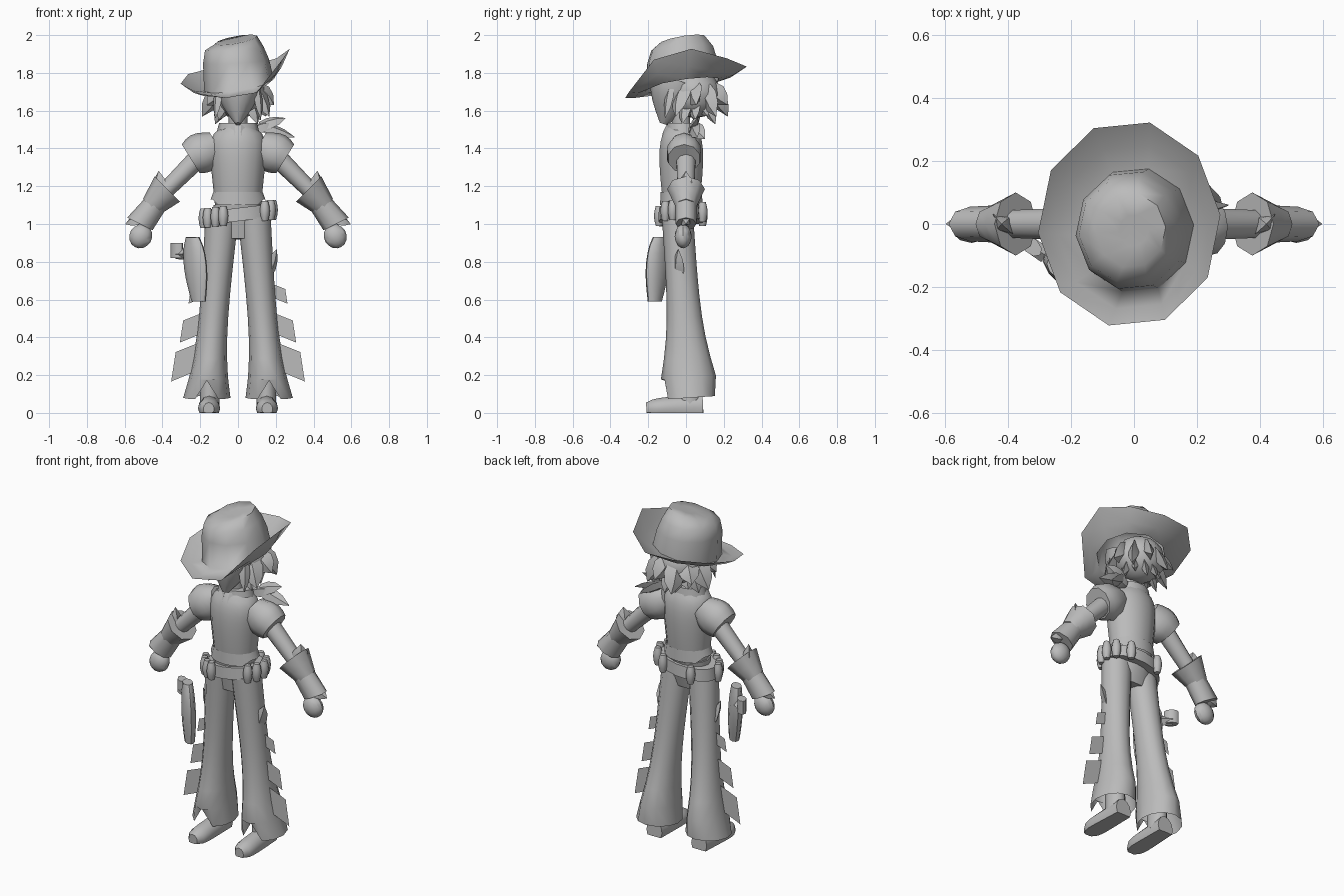
import bpy, bmesh, math
from math import sin, cos, pi, radians
from mathutils import Vector, Matrix

cube = bpy.data.objects.get("Cube")
if cube:
    bpy.data.objects.remove(cube)

X, Y, Z = Vector((1, 0, 0)), Vector((0, 1, 0)), Vector((0, 0, 1))
DIAGONAL = (X + Z).normalized()

colour = (.5, .5, .5, 1)
grey = bpy.data.materials.new("plain_grey")
grey.use_nodes = True
grey.diffuse_color = colour
grey.node_tree.nodes["Principled BSDF"].inputs["Base Color"].default_value = colour


def finish(name, mesh_data, mirror=False, sharp=45):
    """Turn a bmesh into a shaded object, optionally mirrored across x."""
    bmesh.ops.recalc_face_normals(mesh_data, faces=mesh_data.faces)
    mesh = bpy.data.meshes.new(name)
    mesh_data.to_mesh(mesh)
    mesh_data.free()
    mesh.materials.append(grey)
    part = bpy.data.objects.new(name, mesh)
    bpy.context.collection.objects.link(part)
    bpy.ops.object.select_all(action='DESELECT')
    part.select_set(True)
    bpy.context.view_layer.objects.active = part
    bpy.ops.object.shade_smooth_by_angle(angle=radians(sharp))
    if mirror:
        part.modifiers.new("Mirror", 'MIRROR').use_mirror_merge = False


def skin(name, loops, first_cap=True, last_cap=True, **options):
    """Bridge closed loops of points into one surface."""
    mesh_data = bmesh.new()
    rows = [[mesh_data.verts.new(point) for point in loop] for loop in loops]
    for lower, upper in zip(rows, rows[1:]):
        for i in range(len(lower)):
            mesh_data.faces.new((lower[i - 1], lower[i], upper[i], upper[i - 1]))
    if first_cap:
        mesh_data.faces.new(rows[0])
    if last_cap:
        mesh_data.faces.new(rows[-1])
    finish(name, mesh_data, **options)


def sweep(name, start, end, width, depth, sides=10, steps=5, across=X, rim=None, **options):
    """Oval tube from start to end, kept above the floor; width and depth are rules."""
    start, end = Vector(start), Vector(end)
    deeper = across.cross(end - start).normalized()
    angles = [2 * pi * i / sides for i in range(sides)]
    loops = []
    for step in range(steps + 1):
        t = step / steps
        centre = start.lerp(end, t)
        loops.append([centre + across * width(t) * cos(a) + deeper * depth(t) * sin(a)
                      for a in angles])
        for point in loops[-1]:
            point.z = max(point.z, 0)
    if rim:
        for point in loops[-1]:
            point.z += rim(point)
    skin(name, loops, **options)


def taper(first, last):
    return lambda t: first + (last - first) * t


def ball(name, centre, size, turn=0, **options):
    mesh_data = bmesh.new()
    place = (Matrix.Translation(centre) @ Matrix.Rotation(radians(turn), 4, 'Y')
             @ Matrix.Diagonal((*size, 1)))
    bmesh.ops.create_uvsphere(mesh_data, u_segments=12, v_segments=8, radius=1, matrix=place)
    finish(name, mesh_data, **options)


def spike(name, base, tip, size, flat=.5, **options):
    """Leaf-shaped lock or cloth point that swells, then tapers."""
    side = (Vector(tip) - Vector(base)).orthogonal().normalized()

    def leaf(t):
        return size * (1 - t) * (.6 + 2 * t) + .002

    sweep(name, base, tip, leaf, lambda t: flat * leaf(t), sides=4, steps=3,
          across=side, sharp=30, **options)


# Hat: ten-sided brim turned up on the left, with a rounded, leaning crown
turns = [radians(5 + 36 * i) for i in range(10)]
brim = []
for a in turns:
    upturn = min(1, 1.3 * max(0, cos(a + .1)) ** 3)
    brim.append(Vector((.29 * cos(a) - .015, .33 * sin(a), 1.75 + .085 * sin(a) + .17 * upturn)))


def crown_loop(scale, height, lean, shift):
    return [Vector((.185 * scale * cos(a) + shift, .2 * scale * sin(a) - .02,
                    height + lean * (cos(a) + sin(a)))) for a in turns]


base = crown_loop(1, 1.735, .03, .005)
fold = [inner.lerp(outer, .5) - Z * .015 for inner, outer in zip(base, brim)]
crown = [crown_loop(*row) for row in
         ((.95, 1.86, .01, -.01), (.84, 1.93, .01, -.02), (.6, 1.975, .02, -.01),
          (.25, 1.975, .01, 0))]
skin("hat", [brim, fold, base, *crown], first_cap=False, sharp=60)

# Head with a pointed chin, then hair with ragged locks
sweep("head", (0, -.12, 1.53), (0, -.04, 1.76),
      lambda t: .015 + .11 * sin(1.6 * t), lambda t: .02 + .125 * sin(1.6 * t), sides=12)
ball("hair", (0, .045, 1.69), (.145, .14, .13), sharp=30)
for i in range(8):
    a = radians(-30 + 240 * i / 7)
    out = Vector((cos(a), sin(a), 0))
    middle = Y * .04
    spike("hair_lock", middle + out * .1 + Z * 1.72,
          middle + out * .19 + Z * (1.57 + .06 * (i % 2)), .07)
    spike("lower_lock", middle + out * .07 + Z * 1.65,
          middle + out * .12 + Z * (1.53 + .02 * (i % 3)), .05)
spike("front_lock", (.1, -.08, 1.72), (.12, -.11, 1.56), .035, mirror=True)

# Neck, torso and collar
sweep("neck", (0, -.02, 1.45), (0, -.03, 1.6), taper(.05, .05), taper(.05, .05), steps=1)
sweep("torso", (0, -.025, 1.08), (0, -.025, 1.52),
      lambda t: .12 + .045 * t - .09 * t ** 10,
      lambda t: .095 + .025 * sin(2.2 * t) - .04 * t ** 8, sides=14, steps=11)
sweep("collar", (0, -.02, 1.46), (0, -.02, 1.535), taper(.12, .1), taper(.09, .08),
      steps=1)
spike("collar_point", (.03, -.09, 1.52), (.04, -.13, 1.4), .03, .3, mirror=True)

# Zigzag shirt tail above the belt
sweep("shirt_hem", (0, -.025, 1.17), (0, -.025, 1.1), taper(.13, .145), taper(.11, .112),
      sides=16, steps=1, sharp=30, first_cap=False, last_cap=False,
      rim=lambda point: .03 if int(abs(point.x) * 40) % 2 else 0)

# Neckerchief knot and tails on the left shoulder
spike("scarf_knot", (.09, .03, 1.5), (.2, .05, 1.53), .04, .8)
for tip in ((.25, .06, 1.56), (.3, .06, 1.46), (.24, .1, 1.45)):
    spike("scarf_tail", (.12, .04, 1.52), tip, .045)

# Arms: puff sleeve, bare arm, flared gauntlet and fist
sweep("sleeve", (.11, -.01, 1.42), (.25, -.01, 1.345),
      lambda t: .075 + .035 * sin(2.7 * t), lambda t: .07 + .025 * sin(2.4 * t),
      across=(X + Z * 1.6).normalized(), mirror=True)
sweep("arm", (.17, 0, 1.39), (.41, 0, 1.15), taper(.055, .043), taper(.055, .045),
      across=DIAGONAL, mirror=True)
sweep("gauntlet_cuff", (.375, 0, 1.185), (.46, 0, 1.09), taper(.095, .06), taper(.1, .055),
      sides=8, steps=2, across=DIAGONAL, sharp=60, mirror=True)
sweep("gauntlet", (.42, 0, 1.13), (.52, 0, 1), taper(.06, .075), taper(.06, .055),
      sides=8, steps=2, across=(X * 2 + Z).normalized(), sharp=60, mirror=True)
spike("cuff_point", (.41, 0, 1.15), (.42, 0, 1.28), .06, .6, mirror=True)
spike("wrist_point", (.51, 0, 1.03), (.595, 0, 1), .04, .8, mirror=True)
ball("fist", (.515, -.015, .935), (.06, .045, .065), turn=-30, mirror=True, sharp=30)

# Hips, sloping belt and cartridge pouches
sweep("hips", (0, -.025, 1.1), (0, -.035, .92), taper(.13, .13),
      taper(.105, .06), sides=14)
slope = .12
sweep("belt", (0, -.025, 1.015), (0, -.025, 1.085), taper(.18, .172), taper(.122, .118),
      sides=16, steps=1, across=X + Z * slope)
for degrees in (190, 210, 230, 245, 320, 340, 5, 30, 60, 120):
    a = radians(degrees)
    x, y = .185 * cos(a), .13 * sin(a) - .025
    z = 1.05 + slope * x


    def bulge(t):
        return .017 + .01 * sin(pi * t)

    sweep("pouch", (x, y, z - .05), (x, y, z + .055), bulge, bulge, sides=8, steps=4)

# Flared trouser legs with a notch in the front hem
sweep("trouser_leg", (.085, -.045, 1.04), (.165, .02, .08),
      lambda t: .088 - .03 * t + .067 * t ** 4,
      lambda t: .083 + .11 * t ** 4 - .06 * t ** 20,
      sides=12, steps=9, last_cap=False, sharp=60, mirror=True,
      rim=lambda point: .1 if point.y < -.1 else 0)
spike("chap_point", (.15, -.04, .72), (.205, -.04, .865), .05, mirror=True)

# Flat fringe growing larger down the outer seams
for i in range(3):
    seam, top, size = .19 + .01 * i, .68 - .155 * i, .06 + .03 * i
    corners = ((0, 0), (1, -.4), (1.2, -1.7), (0, -1.2))
    mesh_data = bmesh.new()
    mesh_data.faces.new([mesh_data.verts.new((seam + size * across, -.015, top + size * drop))
                         for across, drop in corners])
    finish("fringe", mesh_data, mirror=True)

# Boots: flat sole, low rounded toe and an ankle shaft
sweep("boot_foot", (.15, .09, .03), (.155, -.21, .02),
      lambda t: .052 + .012 * t - .035 * t ** 10, lambda t: .07 - .015 * t - .02 * t ** 8,
      sides=12, steps=9, mirror=True)
sweep("boot_shaft", (.15, .02, .04), (.15, .015, .28), taper(.052, .05), taper(.065, .06),
      steps=2, mirror=True)

# Holster with pistol grip, turned outward on the right hip
outward = (X - Y).normalized()
sweep("holster", (-.208, -.165, .59), (-.24, -.14, .93),
      lambda t: .045 + .035 * sin(2.6 * t) - .02 * t ** 8,
      lambda t: .028 + .01 * sin(pi * t), steps=8, across=outward)
sweep("pistol_grip", (-.28, -.1, .84), (-.33, -.065, .84), taper(.03, .025),
      taper(.025, .025), sides=4, steps=1, across=Z)
sweep("pistol_butt", (-.325, -.07, .82), (-.325, -.07, .9), taper(.04, .04),
      taper(.025, .025), sides=8, steps=1, across=outward)
